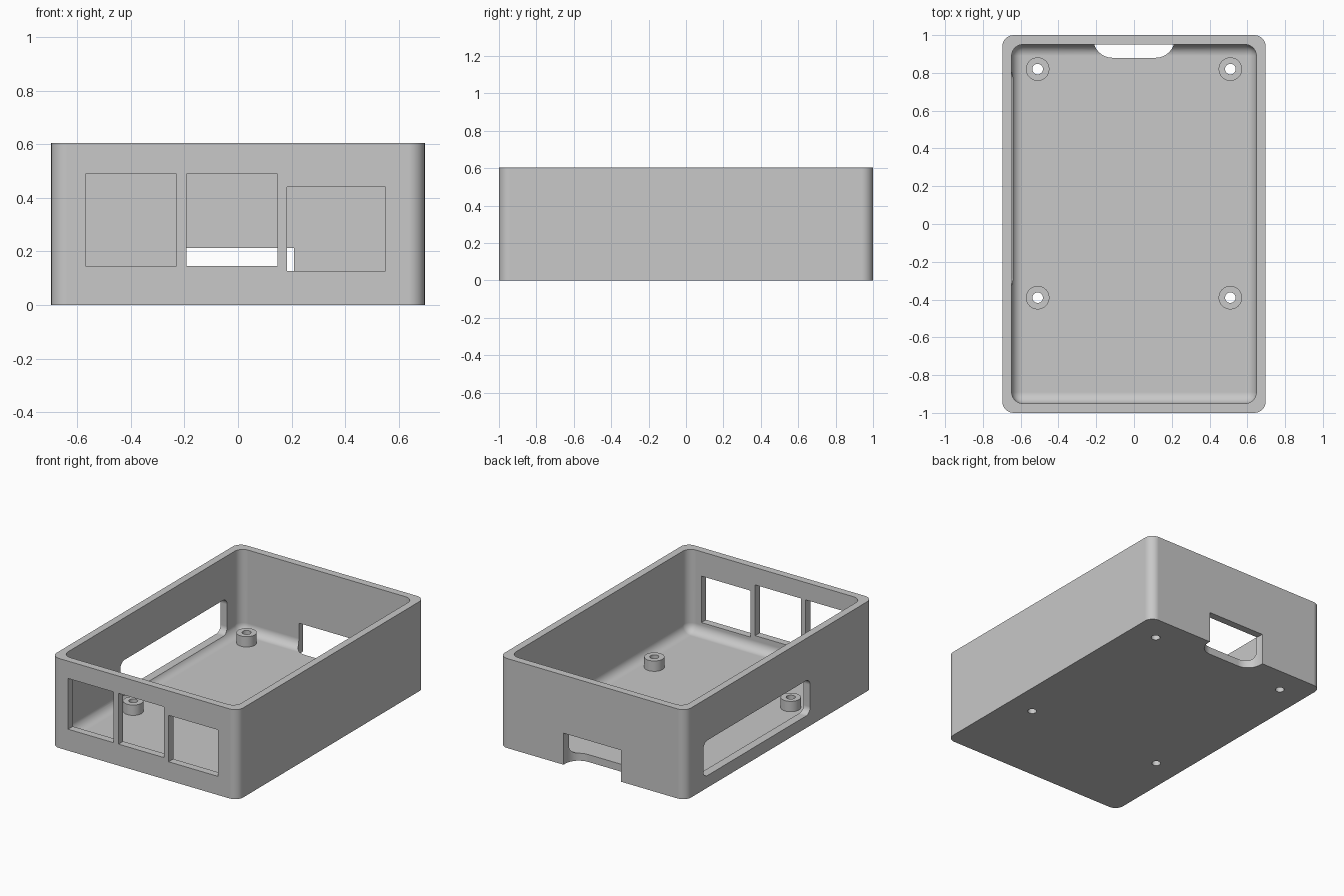
import bpy
import bmesh
from math import radians
from mathutils import Vector

cube = bpy.data.objects.get("Cube")
if cube:
    bpy.data.objects.remove(cube, do_unlink=True)

grey = bpy.data.materials.new("plain_grey")
grey.use_nodes = True
COLOUR = (0.58, 0.58, 0.58, 1)
grey.diffuse_color = COLOUR
for node in grey.node_tree.nodes:
    if node.type == 'BSDF_PRINCIPLED':
        node.inputs["Base Color"].default_value = COLOUR


def finish(name, bm):
    mesh = bpy.data.meshes.new(name)
    bmesh.ops.recalc_face_normals(bm, faces=bm.faces)
    bm.to_mesh(mesh)
    bm.free()
    mesh.materials.append(grey)
    ob = bpy.data.objects.new(name, mesh)
    bpy.context.collection.objects.link(ob)
    return ob


def box(name, x, y, z, radius=0, rounded=None):
    """Box between limits; edges chosen by the rule 'rounded' get a fillet."""
    bm = bmesh.new()
    bmesh.ops.create_cube(bm, size=1)
    for v in bm.verts:
        v.co = Vector([lim[1] if c > 0 else lim[0] for c, lim in zip(v.co, (x, y, z))])
    if rounded:
        edges = [e for e in bm.edges
                 if rounded((e.verts[0].co + e.verts[1].co) / 2,
                            (e.verts[0].co - e.verts[1].co).normalized())]
        bmesh.ops.bevel(bm, geom=edges, offset=radius, offset_type='OFFSET',
                        segments=8, profile=0.5, affect='EDGES')
    return finish(name, bm)


def cylinder(name, x, y, z, radius):
    bm = bmesh.new()
    bmesh.ops.create_cone(bm, cap_ends=True, segments=40, radius1=radius,
                          radius2=radius, depth=z[1] - z[0])
    bmesh.ops.translate(bm, verts=bm.verts, vec=(x, y, (z[0] + z[1]) / 2))
    return finish(name, bm)


def combine(target, tool, operation):
    mod = target.modifiers.new(tool.name, 'BOOLEAN')
    mod.object, mod.operation, mod.solver = tool, operation, 'EXACT'
    bpy.context.view_layer.update()
    bpy.context.view_layer.objects.active = target
    bpy.ops.object.modifier_apply(modifier=mod.name)
    bpy.data.objects.remove(tool, do_unlink=True)


def vertical(mid, d):
    return abs(d.z) > 0.9


# Tray with rounded corners and a filleted cavity
W, H, R = 0.697, 0.605, 0.06
FLOOR = 0.05
case = box("case", (-W, W), (-1, 1), (0, H), R, vertical)
cavity = box("cavity_cutter", (-W + 0.049, W - 0.049), (-0.95, 0.95), (FLOOR, H + 0.2), R,
             lambda m, d: abs(d.z) > 0.9 or m.z < FLOOR + 0.01)
combine(case, cavity, 'DIFFERENCE')

# Hollow mounting posts, drilled through the floor
for x in (-0.51, 0.51):
    for y in (-0.39, 0.82):
        combine(case, cylinder("post", x, y, (0.02, 0.12), 0.062), 'UNION')
        combine(case, cylinder("drill", x, y, (-0.1, 0.3), 0.028), 'DIFFERENCE')

# Three windows in the front wall
for x, z in (((-0.57, -0.23), (0.145, 0.488)),
             ((-0.193, 0.148), (0.145, 0.488)),
             ((0.182, 0.55), (0.126, 0.44))):
    combine(case, box("window_cutter", x, (-1.1, -0.9), z), 'DIFFERENCE')

# Long rounded slot in the right wall
slot = box("slot_cutter", (-0.8, -0.6), (-0.33, 0.81), (0.082, 0.32), 0.045,
           lambda m, d: abs(d.x) > 0.9)
combine(case, slot, 'DIFFERENCE')

# Notch through the back wall and the floor
notch = box("notch_cutter", (-0.215, 0.215), (0.88, 1.1), (-0.1, 0.213), 0.1,
            lambda m, d: abs(d.z) > 0.9 and m.y < 1)
combine(case, notch, 'DIFFERENCE')

# Smooth fillets, crisp edges
bpy.ops.object.select_all(action='DESELECT')
case.select_set(True)
bpy.context.view_layer.objects.active = case
bpy.ops.object.shade_smooth_by_angle(angle=radians(30))
weighted = case.modifiers.new("even_shading", 'WEIGHTED_NORMAL')
weighted.keep_sharp = True
weighted.weight = 100
